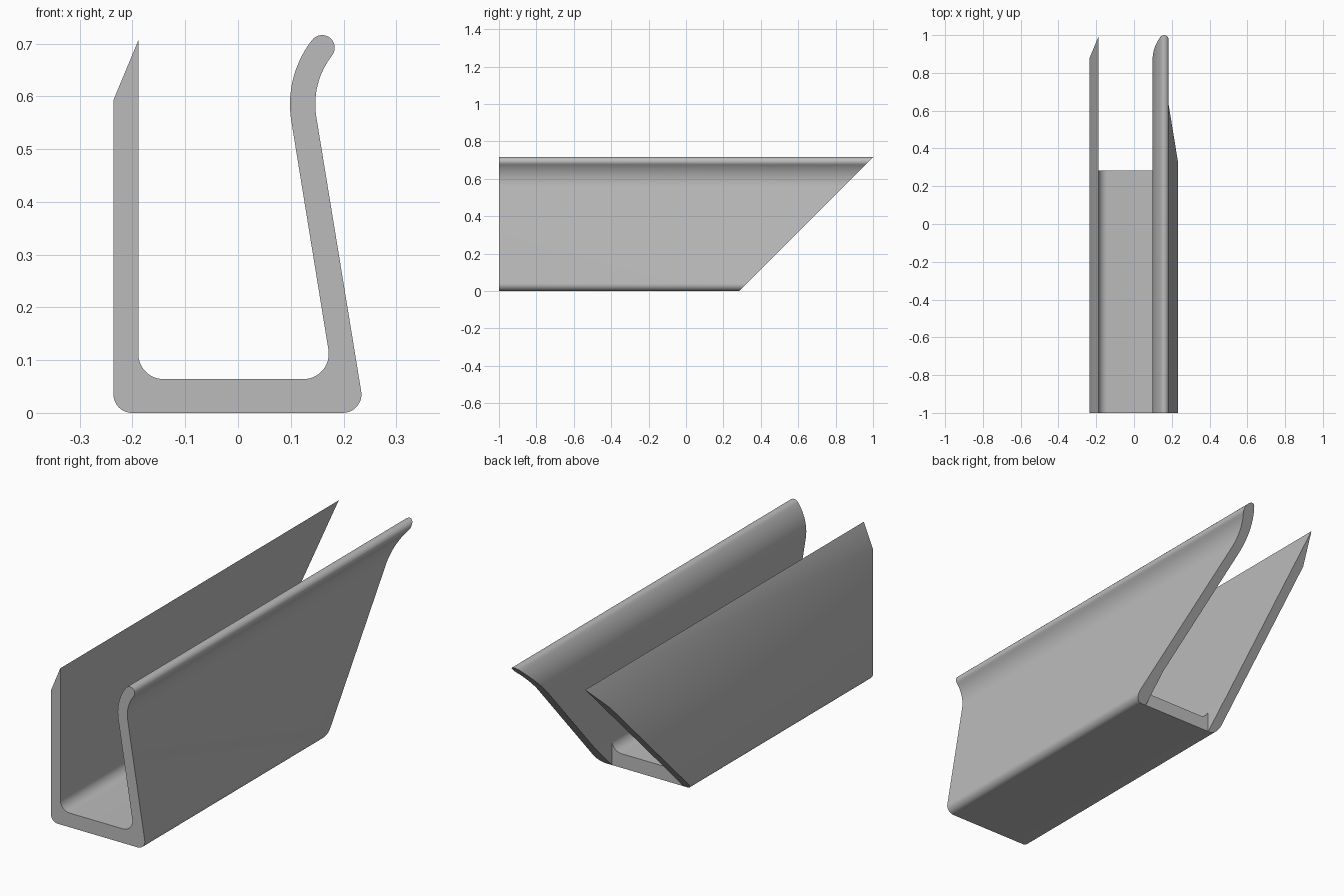
import bpy
import bmesh
from math import cos, sin, radians

default = bpy.data.objects.get("Cube")
if default:
    bpy.data.objects.remove(default, do_unlink=True)

FRONT, BACK = -1.0, 0.284   # rear mitre runs at 45 degrees from BACK upward
LEAN = 9.2                  # tilt of the sprung wall in degrees


def arc(cx, cz, r, start, end, steps):
    """Points on a circular arc in the x-z plane."""
    angles = [radians(start + (end - start) * i / steps) for i in range(steps + 1)]
    return [(cx + r * cos(a), cz + r * sin(a)) for a in angles]


def material(name, value):
    mat = bpy.data.materials.new(name)
    mat.use_nodes = True
    colour = (value, value, value, 1)
    mat.diffuse_color = colour
    mat.node_tree.nodes["Principled BSDF"].inputs["Base Color"].default_value = colour
    return mat


def add_object(name, bm):
    bmesh.ops.recalc_face_normals(bm, faces=bm.faces)
    mesh = bpy.data.meshes.new(name)
    bm.to_mesh(mesh)
    bm.free()
    obj = bpy.data.objects.new(name, mesh)
    bpy.context.collection.objects.link(obj)
    return obj


# Channel cross-section: straight wall, floor, leaning wall with a curled lip
bend_x, bend_z, bend_r, wall = 0.2965, 0.585, 0.174, 0.024
lip = radians(142)
profile = [(-0.236, 0.593), (-0.189, 0.706)]
profile += arc(-0.141, 0.112, 0.048, 180, 270, 12)
profile += arc(0.124, 0.112, 0.048, -90, LEAN, 12)
profile += arc(bend_x, bend_z, bend_r + wall, 180 + LEAN, 142, 16)
profile += arc(bend_x + bend_r * cos(lip), bend_z + bend_r * sin(lip),
               wall, 142, -38, 14)[1:-1]
profile += arc(bend_x, bend_z, bend_r - wall, 142, 180 + LEAN, 16)
profile += arc(0.199, 0.035, 0.035, LEAN, -90, 10)
profile += arc(-0.201, 0.035, 0.035, 270, 180, 10)

# Extrude the section, ending in the sloped rear cut
bm = bmesh.new()
front = [bm.verts.new((x, FRONT, z)) for x, z in profile]
rear = [bm.verts.new((x, BACK + z, z)) for x, z in profile]
bm.faces.new(front)
bm.faces.new(rear[::-1])
for i in range(len(profile)):
    j = (i + 1) % len(profile)
    bm.faces.new((front[i], front[j], rear[j], rear[i]))
channel = add_object("clip_channel", bm)
channel.data.materials.append(material("light grey", 0.5))

# Trim the floor square between the two walls
low, high = (-0.188, BACK, -0.1), (0.171, 0.6, 0.116)
bm = bmesh.new()
bmesh.ops.create_cube(bm, size=1)
for v in bm.verts:
    v.co = [high[k] if v.co[k] > 0 else low[k] for k in range(3)]
cutter = add_object("floor_cutter", bm)
cutter.hide_render = True

trim = channel.modifiers.new("floor_trim", "BOOLEAN")
trim.operation = "DIFFERENCE"
trim.solver = "EXACT"
trim.object = cutter
bpy.ops.object.select_all(action="DESELECT")
bpy.context.view_layer.objects.active = channel
channel.select_set(True)
bpy.ops.object.modifier_apply(modifier=trim.name)
bpy.data.objects.remove(cutter, do_unlink=True)
bpy.ops.object.shade_smooth_by_angle(angle=radians(30))
